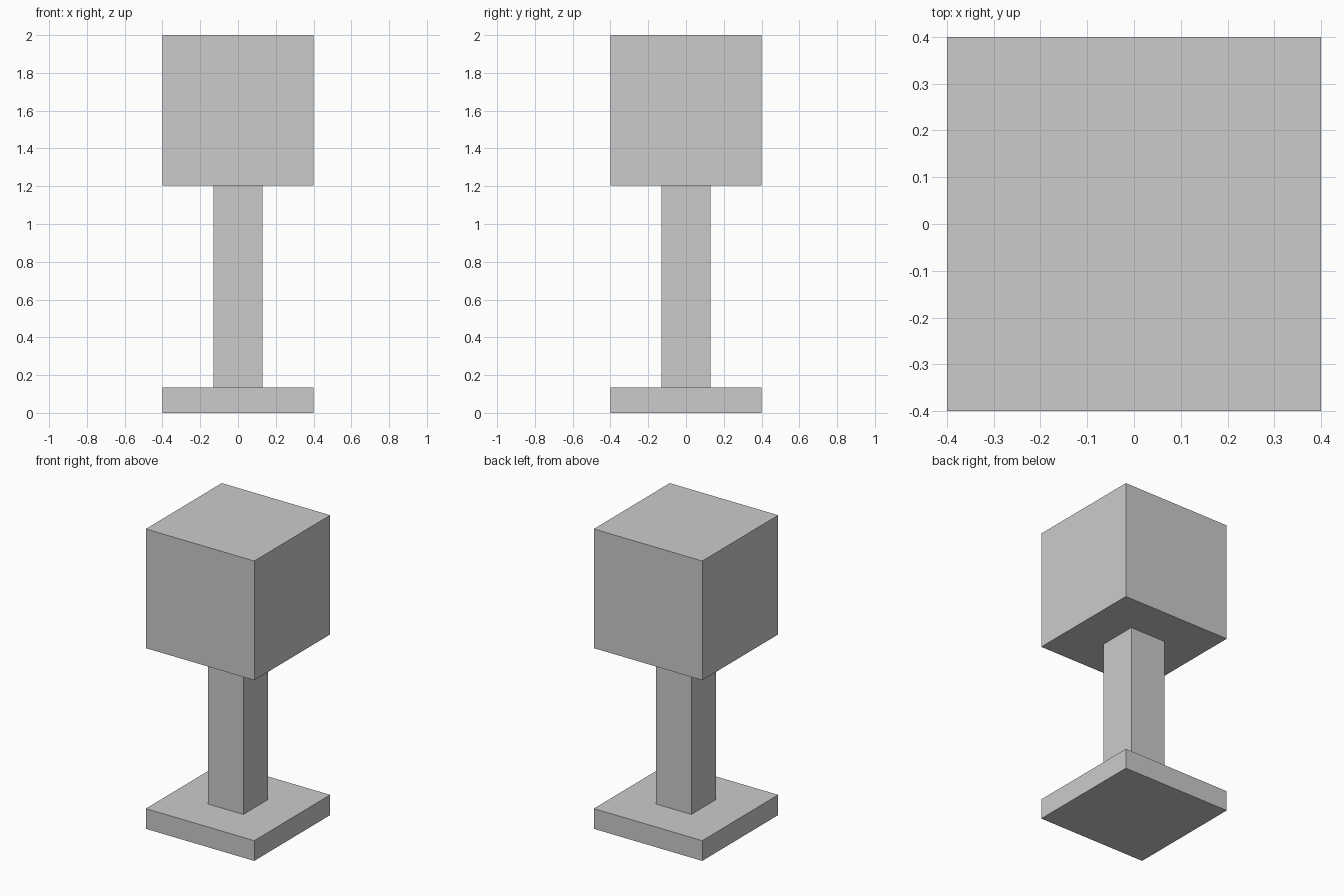
import bpy

if "Cube" in bpy.data.objects:
    bpy.data.objects.remove(bpy.data.objects["Cube"])


def block(name, width, z0, z1):
    """Square block centred on the z axis, spanning z0 to z1."""
    bpy.ops.mesh.primitive_cube_add(size=1, location=(0, 0, (z0 + z1) / 2))
    obj = bpy.context.object
    obj.name = name
    obj.scale = (width, width, z1 - z0)
    bpy.ops.object.transform_apply(location=False, rotation=False, scale=True)
    return obj


# Flat foot plate
block("base", 0.8, 0.0, 0.135)
# Square column
block("post", 0.262, 0.135, 1.205)
# Cube on top
block("head", 0.8, 1.205, 2.0)
